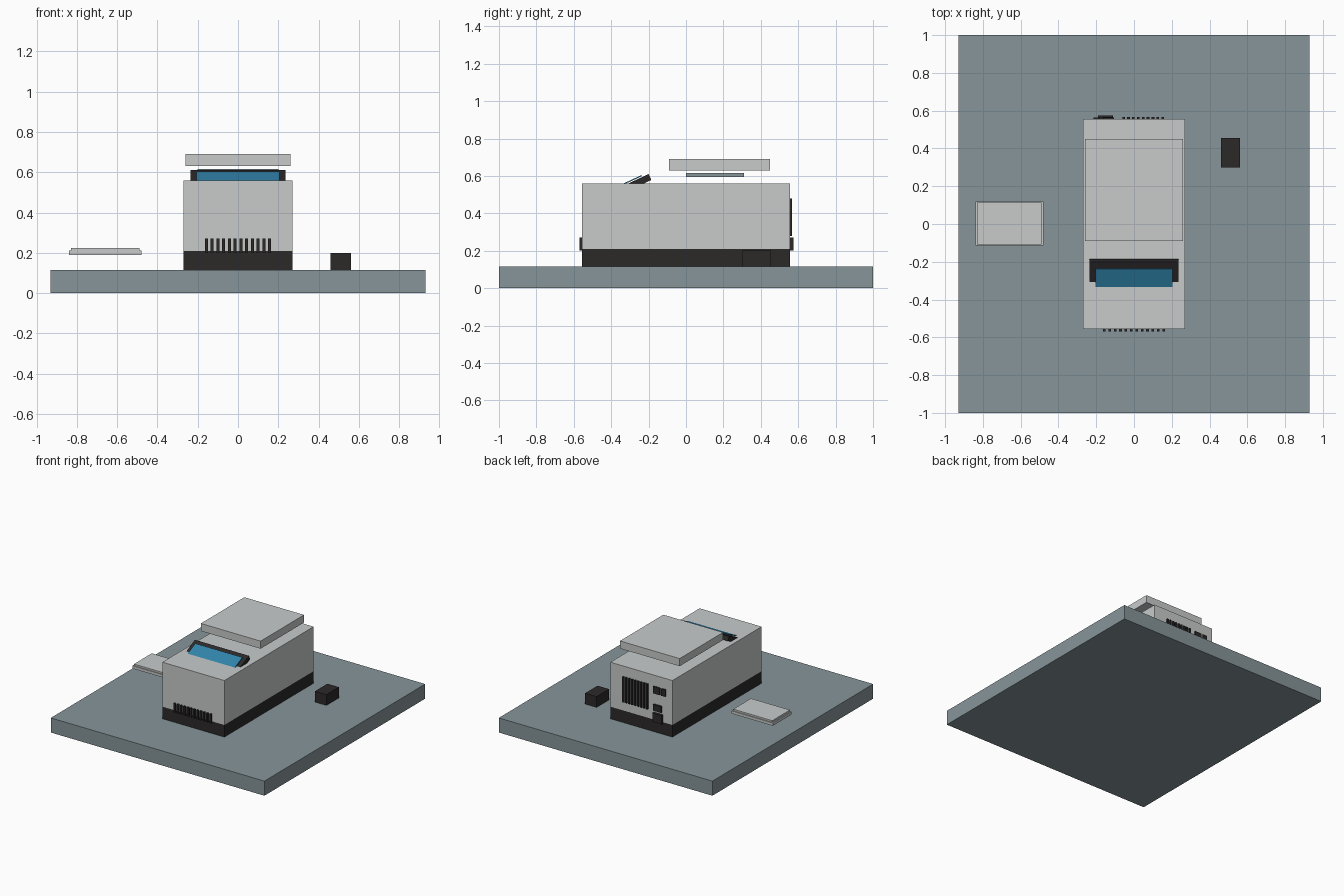
import bpy
from math import radians
from mathutils import Vector, Matrix

cube = bpy.data.objects.get("Cube")
if cube:
    bpy.data.objects.remove(cube, do_unlink=True)


def material(name, rgb):
    m = bpy.data.materials.new(name)
    m.use_nodes = True
    m.diffuse_color = (*rgb, 1)
    m.node_tree.nodes["Principled BSDF"].inputs["Base Color"].default_value = (*rgb, 1)
    return m


shell = material("light grey shell", (0.58, 0.60, 0.60))
slate = material("slate grey", (0.24, 0.30, 0.32))
black = material("black plastic", (0.025, 0.022, 0.022))
blue = material("blue glass", (0.03, 0.23, 0.40))


def box(name, mat, x, y, z):
    """Box spanning the given (low, high) ranges."""
    lo, hi = Vector((x[0], y[0], z[0])), Vector((x[1], y[1], z[1]))
    bpy.ops.mesh.primitive_cube_add(size=1)
    ob = bpy.context.object
    ob.name = name
    ob.data.transform(Matrix.Translation((lo + hi) / 2) @ Matrix.Diagonal((*(hi - lo), 1)))
    ob.data.materials.append(mat)
    return ob


def vents(name, first, last, count, y, z):
    """Row of upright slots, evenly spaced along x."""
    for i in range(count):
        c = first + (last - first) * i / (count - 1)
        box(f"{name}_{i + 1}", black, (c - 0.007, c + 0.007), y, z)


# Table slab and main housing
box("table_slab", slate, (-0.93, 0.93), (-1, 1), (0, 0.115))
box("housing_base", black, (-0.27, 0.27), (-0.555, 0.555), (0.115, 0.21))
box("housing", shell, (-0.27, 0.27), (-0.555, 0.555), (0.21, 0.56))

# Raised lid with the plate floating below it
box("heater_plate", slate, (-0.2, 0.2), (0, 0.31), (0.595, 0.615))
box("lid", shell, (-0.26, 0.26), (-0.09, 0.45), (0.63, 0.69))

# Tilted display, built flat from its rear top edge and then rotated
tilt = Matrix.Translation((0, -0.2, 0.61)) @ Matrix.Rotation(radians(25), 4, "X")
bezel = box("display_bezel", black, (-0.235, 0.235), (-0.15, 0), (-0.035, 0))
glass = box("display_glass", blue, (-0.205, 0.205), (-0.15, -0.037), (0.005, 0.011))
for part in (bezel, glass):
    part.data.transform(tilt)

# Front and rear vents
vents("front_vent", -0.157, 0.157, 12, (-0.57, -0.55), (0.2, 0.27))
vents("rear_vent", -0.055, 0.152, 9, (0.55, 0.567), (0.28, 0.48))

# Rear sockets
box("data_socket", black, (-0.165, -0.107), (0.55, 0.565), (0.42, 0.475))
box("small_socket", black, (-0.215, -0.18), (0.55, 0.565), (0.42, 0.475))
box("switch", black, (-0.18, -0.11), (0.55, 0.567), (0.285, 0.335))
box("power_inlet", black, (-0.19, -0.11), (0.55, 0.575), (0.2, 0.27))

# Sample tray with thin cover, and the small block beside the housing
box("sample_tray", shell, (-0.84, -0.48), (-0.115, 0.12), (0.19, 0.212))
box("tray_cover", shell, (-0.83, -0.49), (-0.108, 0.113), (0.212, 0.225))
box("side_block", black, (0.46, 0.56), (0.3, 0.455), (0.115, 0.2))
